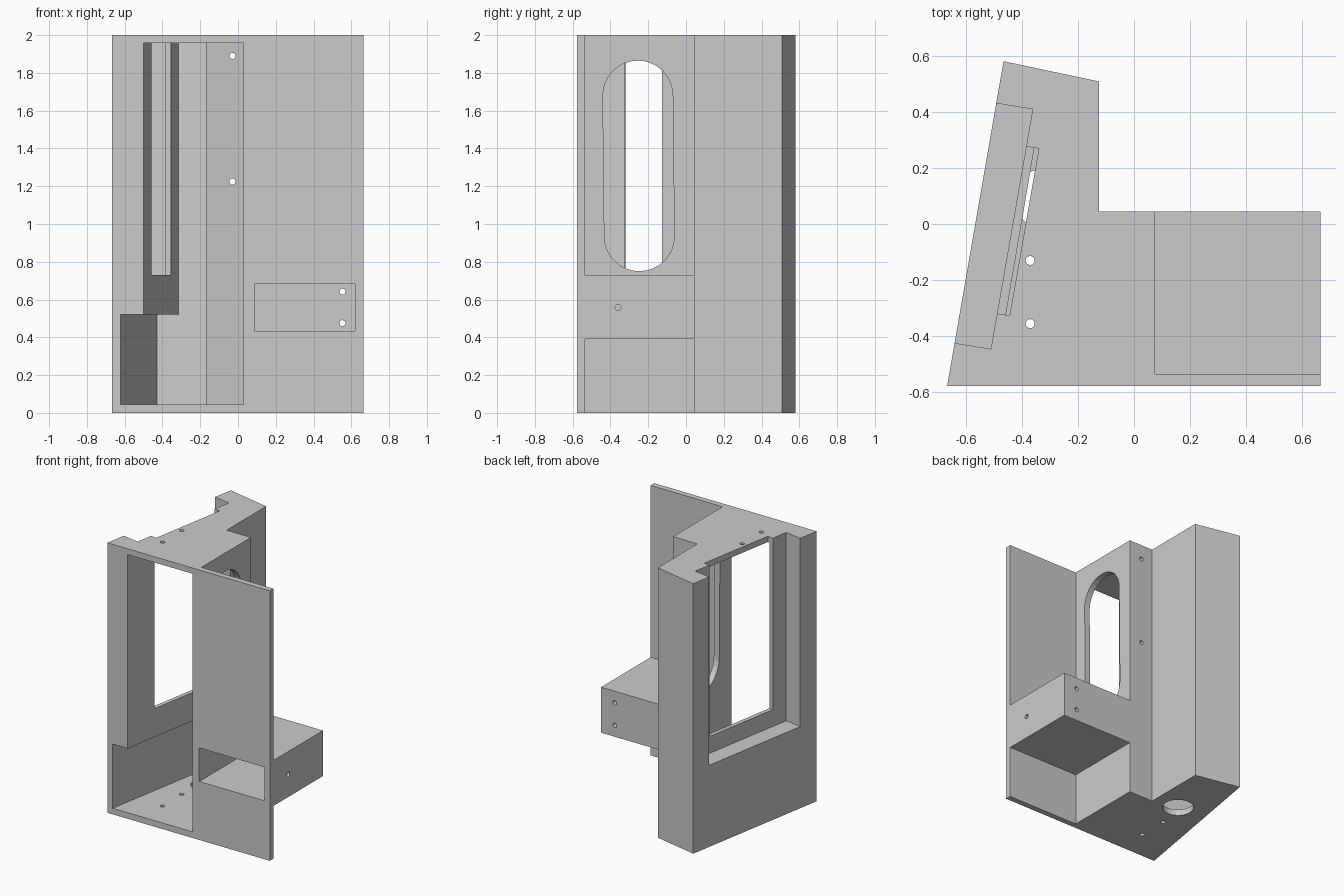
import bpy, bmesh, math
from mathutils import Matrix, Vector

if "Cube" in bpy.data.objects:
    bpy.data.objects.remove(bpy.data.objects["Cube"], do_unlink=True)

grey = bpy.data.materials.new("light_grey")
grey.use_nodes = True
COLOUR = (0.6, 0.6, 0.6, 1)
grey.diffuse_color = COLOUR
grey.node_tree.nodes["Principled BSDF"].inputs["Base Color"].default_value = COLOUR


def make(name, bm):
    bmesh.ops.recalc_face_normals(bm, faces=bm.faces[:])
    mesh = bpy.data.meshes.new(name)
    bm.to_mesh(mesh)
    bm.free()
    mesh.materials.append(grey)
    ob = bpy.data.objects.new(name, mesh)
    bpy.context.collection.objects.link(ob)
    return ob


def sweep(name, points, offset):
    """Closed flat outline extruded along an offset."""
    bm = bmesh.new()
    face = bm.faces.new([bm.verts.new(p) for p in points])
    out = bmesh.ops.extrude_face_region(bm, geom=[face])
    verts = [g for g in out["geom"] if isinstance(g, bmesh.types.BMVert)]
    bmesh.ops.translate(bm, verts=verts, vec=offset)
    return make(name, bm)


def prism(name, outline, z0, z1):
    return sweep(name, [(x, y, z0) for x, y in outline], (0, 0, z1 - z0))


def block(name, x0, x1, y0, y1, z0, z1):
    return prism(name, [(x0, y0), (x1, y0), (x1, y1), (x0, y1)], z0, z1)


def drill(axis, centre, length, radius=0.016, sides=24):
    """Round cutter along an axis."""
    bm = bmesh.new()
    turn = Vector((0, 0, 1)).rotation_difference(Vector(axis)).to_matrix().to_4x4()
    bmesh.ops.create_cone(bm, cap_ends=True, segments=sides, radius1=radius,
                          radius2=radius, depth=length,
                          matrix=Matrix.Translation(centre) @ turn)
    return make("drill_cutter", bm)


def carve(target, cutters):
    for c in cutters:
        c.hide_render = True
        mod = target.modifiers.new("cut", "BOOLEAN")
        mod.operation, mod.solver, mod.object = "DIFFERENCE", "EXACT", c
        bpy.context.view_layer.update()
        graph = bpy.context.evaluated_depsgraph_get()
        mesh = bpy.data.meshes.new_from_object(target.evaluated_get(graph))
        target.modifiers.clear()
        target.data = mesh
        bpy.data.objects.remove(c, do_unlink=True)


# Housing: slanted body with the wide front plate
housing = prism("housing", [(-.666, -.578), (.665, -.578), (.665, -.535), (.075, -.535),
                            (.075, .045), (-.125, .045), (-.125, .508), (-.465, .58)], 0, 2)


# Hollow interior, shallower above the shelf of the slanted wall
def cavity(front_x, back, z0, z1):
    return prism("cavity_cutter", [(front_x, -.7), (front_x, -.578), back, (-.17, .47),
                                   (-.17, 0), (.03, -.128), (.03, -.7)], z0, z1)


lower = cavity(-.622, (-.429, .525), .045, .52)
upper = cavity(-.5, (-.316, .501), .515, 1.957)

# Stepped recess and window in the slanted wall, both open at the top
recess = prism("recess_cutter", [(-.69, -.416), (-.51, -.445), (-.361, .409), (-.54, .438)],
               .605, 2.2)
window = prism("window_cutter", [(-.52, -.314), (-.443, -.326), (-.339, .269), (-.42, .281)],
               .73, 2.2)

# Rounded slot in the side wall
slot_points = []
for i in range(34):
    upper_half = i < 17
    a = math.pi * (i if upper_half else i - 1) / 16
    cy, cz = (-.255, 1.68) if upper_half else (-.247, .935)
    slot_points.append((.028, cy + .185 * math.cos(a), cz + .185 * math.sin(a)))
slot = sweep("slot_cutter", slot_points, (.1, 0, 0))

# Screw holes and the round cable hole in the floor
floor_hole = drill((0, 0, 1), (-.32, .09, 0), .2, .107, 48)
roof_screws = [drill((0, 0, 1), (-.37, y, 1), 3) for y in (-.13, -.355)]
back_screws = [drill((0, 1, 0), (-.03, 0, z), .5) for z in (1.225, 1.89)]


def pocket():
    return block("pocket_cutter", .087, .62, -.7, 0, .433, .682)


carve(housing, [lower, upper, recess, window, slot, floor_hole]
      + roof_screws + back_screws + [pocket()])

# Hollow box behind the front plate
side_box = block("side_box", .075, .665, -.535, .045, .39, .727)
box_screws = [drill((0, 1, 0), (.553, .03, z), .2) for z in (.475, .642)]
carve(side_box, [pocket(), drill((1, 0, 0), (.65, -.36, .558), .2)] + box_screws)
